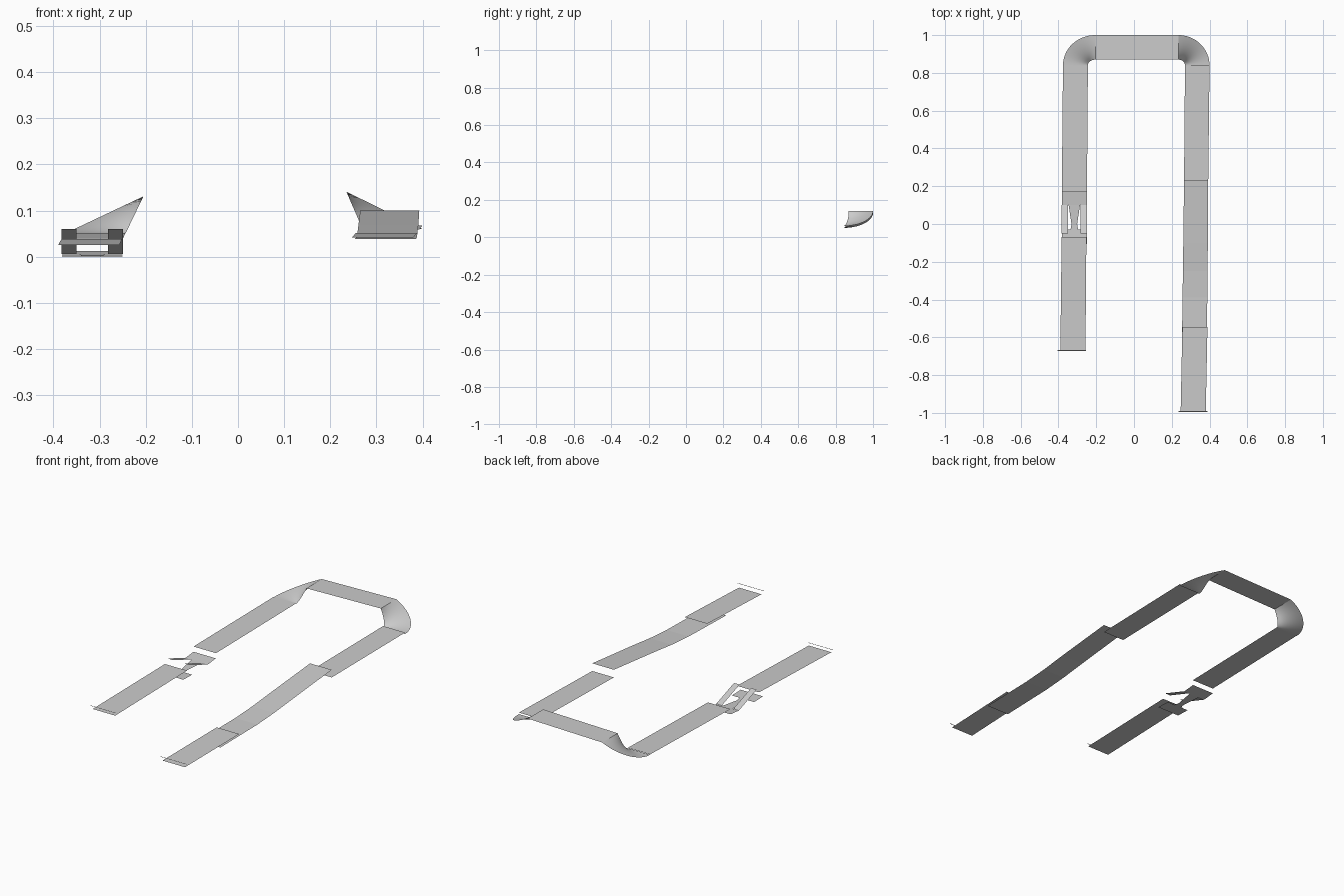
import bpy, math

if "Cube" in bpy.data.objects:
    bpy.data.objects.remove(bpy.data.objects["Cube"])


def sheet(name, verts, faces, smooth=False):
    me = bpy.data.meshes.new(name)
    me.from_pydata(verts, [], faces)
    me.update()
    ob = bpy.data.objects.new(name, me)
    bpy.context.collection.objects.link(ob)
    if smooth:
        for p in me.polygons:
            p.use_smooth = True
    return ob


def ribbon(name, stations, smooth=False):
    """Thin sheet through cross lines given as (left point, right point)."""
    verts = [p for s in stations for p in s]
    faces = [(2 * i, 2 * i + 1, 2 * i + 3, 2 * i + 2) for i in range(len(stations) - 1)]
    return sheet(name, verts, faces, smooth)


def lane(name, stations):
    """Stations are (x0, x1, y, z)."""
    return ribbon(name, [((a, y, z), (b, y, z)) for a, b, y, z in stations])


# Left lane
lane("left_front_straight", [(-.39, -.257, -.67, .025), (-.383, -.252, -.07, .038)])
lane("left_back_straight", [(-.382, -.249, .17, .04), (-.376, -.244, .84, .052)])

# Right lane
lane("right_front_straight", [(.247, .38, -.99, .042), (.256, .389, -.545, .052)])
lane("right_ramp", [(.253, .386, -.70, .038), (.257, .388, -.39, .043),
                    (.259, .389, -.25, .052), (.261, .391, -.10, .068),
                    (.265, .393, .23, .10)])
lane("right_back_straight", [(.265, .393, .23, .059), (.27, .40, .84, .068)])

# Back straight
ribbon("back_straight", [((-.205, 1, .131), (-.205, .87, .131)),
                         ((.235, 1, .141), (.235, .87, .141))])


# Climbing corners
def corner(name, cx, side, r_in, r_out, z0, z1, n=16, m=8):
    verts, faces = [], []
    for i in range(n + 1):
        t = math.pi / 2 * i / n
        for j in range(m + 1):
            f = j / m
            r = r_in + (r_out - r_in) * f
            ry = .03 + .13 * f
            verts.append((cx + side * r * math.cos(t), .84 + ry * math.sin(t),
                          z0 + (z1 - z0) * (1 - math.cos(t))))
    for i in range(n):
        for j in range(m):
            a = i * (m + 1) + j
            q = (a, a + 1, a + m + 2, a + m + 1)
            faces.append(q if side > 0 else q[::-1])
    sheet(name, verts, faces, True)


corner("left_corner", -.205, -1, .039, .171, .050, .131)
corner("right_corner", .235, 1, .035, .165, .060, .141)

# Jump piece: base with a narrow waist
cx = -.316
lane("jump_base", [(cx - .066, cx + .066, -.105, .003), (cx - .066, cx + .066, -.03, .001),
                   ])
lane("jump_waist", [(cx - .02, cx + .02, -.03, .001), (cx - .015, cx + .015, .0, .0),
                    (cx - .03, cx + .03, .10, .005)])
lane("jump_back_plate", [(cx - .066, cx + .066, .10, .005), (cx - .066, cx + .066, .17, .012)])

# Jump piece: two rising side prongs
for s, nm in ((-1, "left"), (1, "right")):
    a, b = sorted((cx + s * .034, cx + s * .067))
    lane("jump_prong_" + nm, [(a, b, -.05, .06), (a, b, .10, .006)])

# Thin end bars
lane("left_end_bar", [(-.405, -.255, -.672, .04), (-.405, -.255, -.668, .04)])
lane("right_end_bar", [(.235, .39, -.995, .062), (.235, .39, -.991, .062)])
